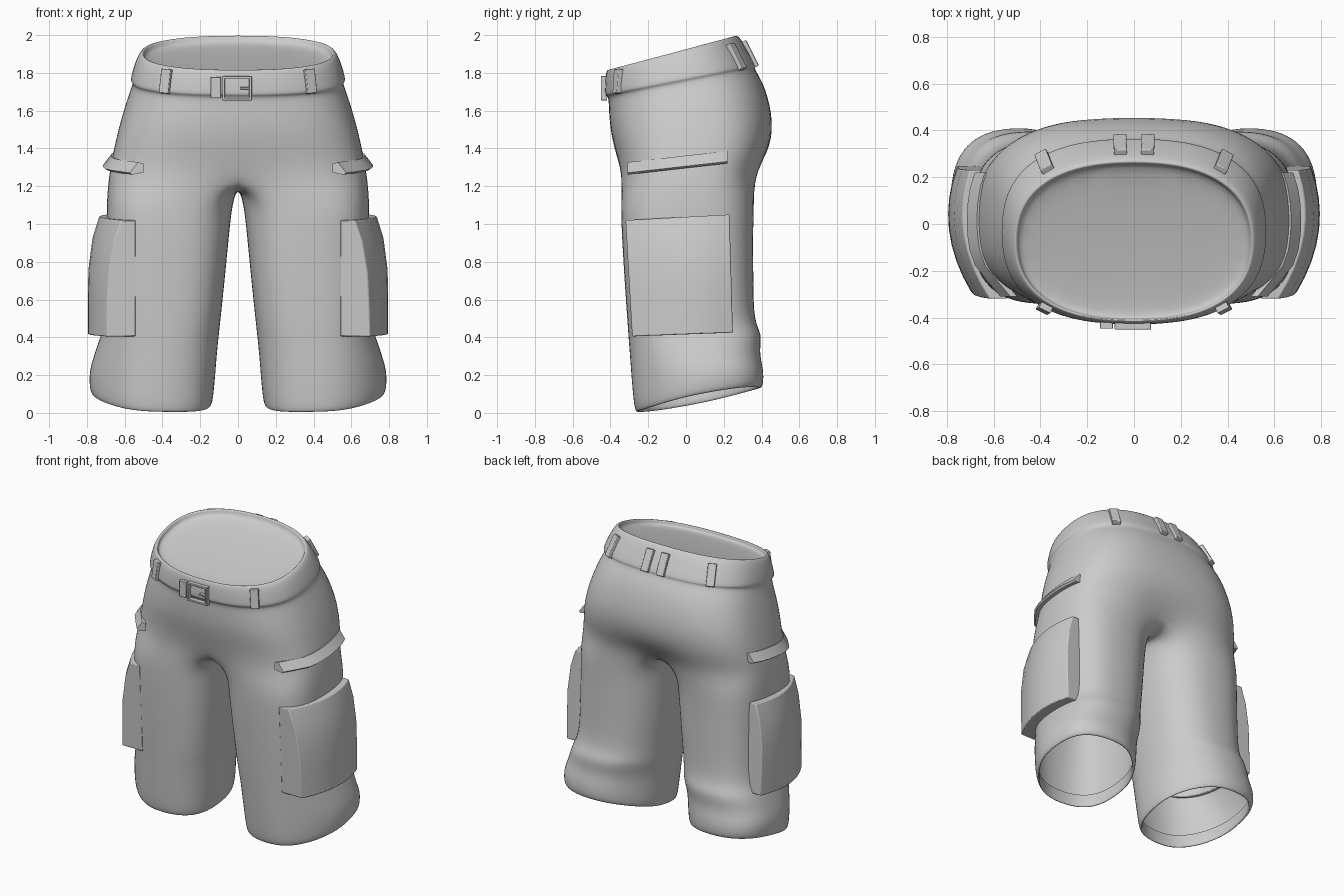
import bpy, bmesh, math
from mathutils import Vector, Matrix
from mathutils.bvhtree import BVHTree

if "Cube" in bpy.data.objects:
    bpy.data.objects.remove(bpy.data.objects["Cube"])


def spow(v, p):
    return math.copysign(abs(v) ** p, v)


def finish(name, bm, angle=40, mirror=False, subsurf=0, bevel=0):
    bmesh.ops.recalc_face_normals(bm, faces=bm.faces)
    me = bpy.data.meshes.new(name)
    bm.to_mesh(me)
    bm.free()
    me.shade_smooth()
    if angle < 180:
        me.set_sharp_from_angle(angle=math.radians(angle))
    ob = bpy.data.objects.new(name, me)
    bpy.context.collection.objects.link(ob)
    if mirror:
        ob.modifiers.new("mirror", 'MIRROR').merge_threshold = 0.002
    if bevel:
        m = ob.modifiers.new("bevel", 'BEVEL')
        m.width, m.segments = bevel, 2
    if subsurf:
        m = ob.modifiers.new("subsurf", 'SUBSURF')
        m.levels = m.render_levels = subsurf
    return ob


def torso_point(row, deg):
    zf, zb, yf, yb, w, p = row
    t = math.radians(deg)
    u = spow(math.sin(t), p)
    return Vector((w * abs(math.cos(t)) ** p, (yf + yb) / 2 + (yb - yf) / 2 * u,
                   zf + (zb - zf) * (u + 1) / 2))


def leg_point(row, deg):
    zf, zb, x0, x1, yf, yb = row
    t = math.radians(deg)
    s, c = math.sin(t), math.cos(t)
    low = min(1, max(0, (.5 - zf) / .3))         # legs twist towards the hem
    p = .72
    if s < 0 < c:
        p = .72 + .4 * low                       # front outer corner
    elif c < 0 < s:
        p = .88 + .24 * low                      # back inner corner
    u, v = spow(s, p), spow(c, p)
    z = zf + (zb - zf) * (u + 1) / 2
    if zf < .2:                                  # hem lifts on the outside, dips inside
        z += .03 * v * v if v > 0 else -.02 * v * v
    return Vector(((x0 + x1) / 2 + (x1 - x0) / 2 * v,
                   (yf + yb) / 2 + (yb - yf) / 2 * u, z))


# shorts: half rings of the waist and seat (z front, z back, y front, y back, half width, squareness)
RIM = (1.80, 1.965, -.430, .305, .540, .84)
BELT = (1.68, 1.835, -.432, .37, .572, .80)
TORSO = [(1.77, 1.94, -.405, .255, .495, .84),
         (1.80, 1.985, -.408, .258, .50, .84),
         (1.822, 2.008, -.415, .27, .51, .84),
         RIM,
         (1.70, 1.855, -.434, .365, .572, .80),
         BELT,
         (1.672, 1.825, -.412, .362, .556, .80),
         (1.60, 1.73, -.412, .425, .590, .76),
         (1.48, 1.53, -.402, .47, .638, .72),
         (1.36, 1.37, -.370, .44, .668, .69),
         (1.24, 1.25, -.355, .385, .69, .67)]
# leg rings (z front, z back, x inner, x outer, y front, y back), ending in a folded hem
LEG = [(1.11, 1.11, .025, .70, -.350, .365),
       (.95, .95, .042, .70, -.345, .36),
       (.70, .70, .066, .70, -.330, .362),
       (.47, .48, .09, .705, -.314, .364),
       (.38, .42, .098, .735, -.308, .41),
       (.27, .32, .108, .770, -.300, .392),
       (.13, .23, .118, .795, -.29, .417),
       (.03, .15, .128, .790, -.28, .416),
       (.00, .128, .138, .775, -.267, .40),
       (.012, .138, .156, .757, -.252, .382),
       (.10, .22, .138, .775, -.27, .397)]
M = 13
bm = bmesh.new()
rows = [[torso_point(r, -90 + 180 * i / (M - 1)) for i in range(M)] for r in TORSO]
rows[-1][0] = Vector((0, -.325, 1.24))
rows[-1][-1] = Vector((0, .31, 1.24))
for r in rows:
    r[0].x = r[-1].x = 0
tv = [[bm.verts.new(c) for c in r] for r in rows]
for a, b in zip(tv, tv[1:]):
    for i in range(M - 1):
        bm.faces.new((a[i], a[i + 1], b[i + 1], b[i]))
bm.faces.new(tv[0])
# crotch seam closes the last torso row into a leg ring
prev = tv[-1] + [bm.verts.new((0, .2 - .1 * k, 1.2)) for k in range(5)]
for r in LEG:
    ring = [bm.verts.new(leg_point(r, -120 + 20 * i)) for i in range(18)]
    for i in range(18):
        j = (i + 1) % 18
        bm.faces.new((prev[i], prev[j], ring[j], ring[i]))
    prev = ring
shorts = finish("shorts", bm, 180, mirror=True, subsurf=2)

bpy.context.view_layer.update()
tree = BVHTree.FromObject(shorts, bpy.context.evaluated_depsgraph_get())


def side_x(y, z):
    hit = tree.ray_cast(Vector((2, y, z)), Vector((-1, 0, 0)))[0]
    return hit.x if hit else 0.55


def loft(sections):
    """Skin a list of closed sections and cap both ends."""
    b = bmesh.new()
    vs = [[b.verts.new(c) for c in s] for s in sections]
    n = len(vs[0])
    for p, q in zip(vs, vs[1:]):
        for i in range(n):
            b.faces.new((p[i], p[(i + 1) % n], q[(i + 1) % n], q[i]))
    b.faces.new(vs[0])
    b.faces.new(vs[-1])
    return b


# cargo pockets: curved slabs, thinner at the top
secs = []
for i in range(9):
    f = i / 8
    outer, inner = [], []
    for v, slim in ((0, 0), (.3, 0), (.55, .003), (.82, .025), (1, .06)):
        y0, y1 = -.285 - .035 * v, .248 - .018 * v
        y = y0 + (y1 - y0) * f
        z = .405 + (.02 * f) + v * (.615 + .01 * f)
        outer.append((.795 - .9 * (y - .04) ** 2 - slim, y, z))
        inner.append((max(side_x(y, z) - .02, .54), y, z))
    secs.append(outer + inner[::-1])
finish("cargo_pocket", loft(secs), 35, mirror=True, bevel=.005)

# pocket flaps: narrow bands standing out from the thigh
secs = []
for i in range(9):
    f = i / 8
    y, z = -.31 + .53 * f, 1.295 + .06 * f
    s = max(side_x(y, z), .525)
    secs.append([(s - .025, y, z + .024), (s + .004, y, z + .032),
                 (s + .047, y, z - .024), (s + .034, y, z - .034),
                 (s - .025, y, z - .022)])
finish("pocket_flap", loft(secs), 30, mirror=True)


def box(name, centre, size, rot=Matrix.Identity(3), bevel=.004):
    b = bmesh.new()
    bmesh.ops.create_cube(b, size=1)
    for v in b.verts:
        v.co = rot @ Vector([v.co[k] * size[k] for k in range(3)]) + Vector(centre)
    return finish(name, b, 30, bevel=bevel)


# belt loops follow the slope of the belt
def at_x(row, x, side):
    """Angle on a waist ring at a given x; side -1 is the front, 1 the back."""
    return side * math.degrees(math.acos((x / row[4]) ** (1 / row[5])))


for label, x_top, x_bot, face in (("front", .375, .388, -1), ("back_centre", .058, .06, 1),
                                  ("back_side", .37, .395, 1)):
    deg = at_x(BELT, x_bot, face)
    top, bot = torso_point(RIM, at_x(RIM, x_top, face)), torso_point(BELT, deg)
    up = (top - bot).normalized()
    tan = torso_point(BELT, deg + 3) - torso_point(BELT, deg - 3)
    out = tan.cross(up).normalized()
    tan = up.cross(out).normalized()
    for side in (1, -1):
        flip = Matrix.Diagonal((side, 1, 1))
        rot = flip @ Matrix((tan, out, up)).transposed()
        box(label + "_belt_loop", flip @ ((top + bot) / 2 + out * .002),
            (.056, .03, (top - bot).length + .005), rot)

# buckle: frame of four bars, prong and keeper
for name, x, z, w, h, d in (("buckle_top", -.005, 1.776, .156, .014, .034),
                            ("buckle_bottom", -.005, 1.661, .156, .014, .034),
                            ("buckle_left", -.076, 1.719, .014, .129, .034),
                            ("buckle_right", .066, 1.719, .014, .129, .034),
                            ("buckle_prong", .04, 1.719, .06, .012, .028),
                            ("belt_keeper", -.118, 1.722, .055, .112, .028)):
    box(name, (x, -.434, z), (w, d, h), bevel=.003)
